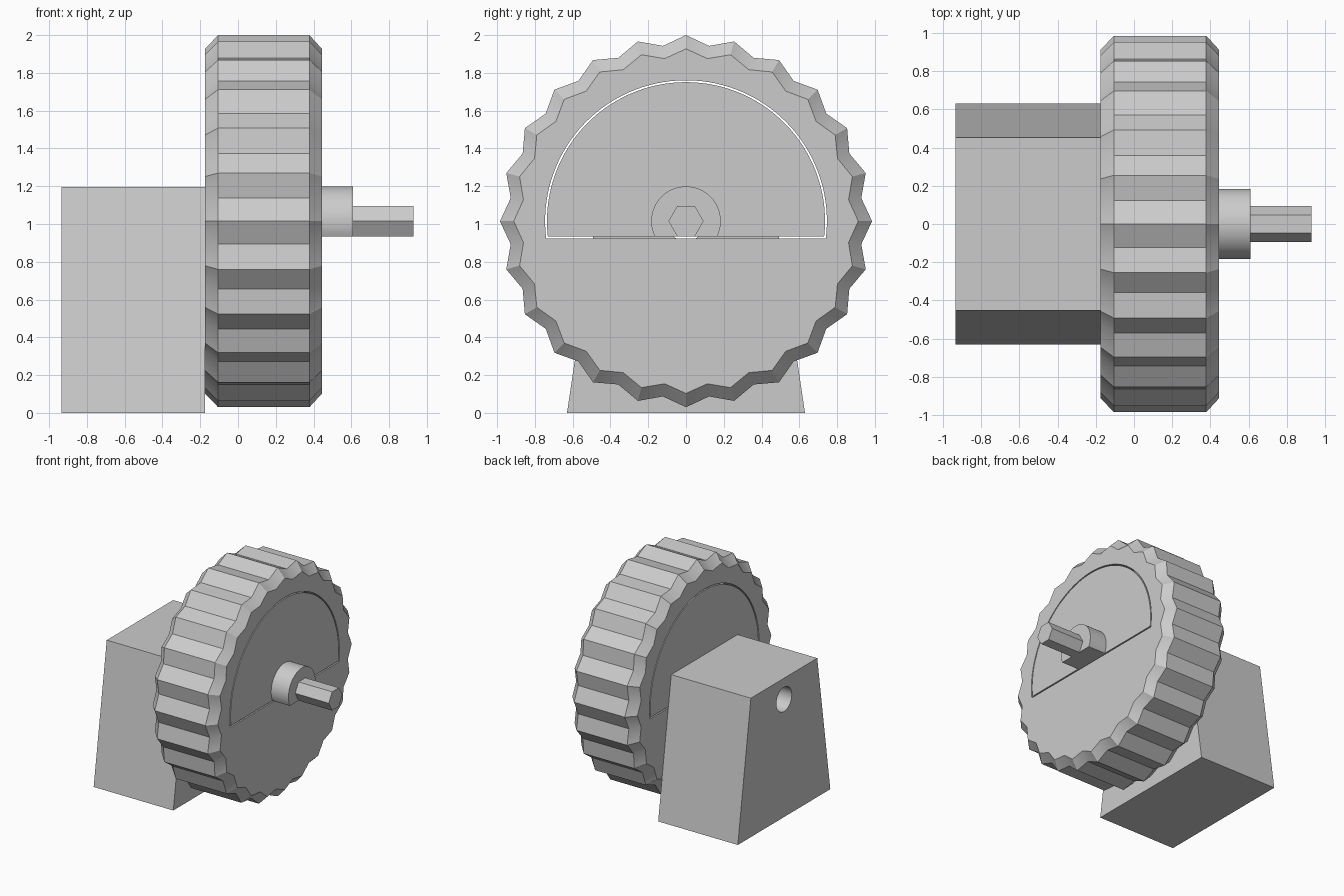
import bpy, bmesh, math

if "Cube" in bpy.data.objects:
    bpy.data.objects.remove(bpy.data.objects["Cube"])

AXIS_Z = 1.015   # height of the wheel axis
FLAT_Z = 0.935   # flat underside shared by insert, hub and shaft

grey = bpy.data.materials.new("plain grey")
grey.diffuse_color = (0.6, 0.6, 0.6, 1)
grey.use_nodes = True
grey.node_tree.nodes["Principled BSDF"].inputs["Base Color"].default_value = grey.diffuse_color


def loft(name, sections):
    """Closed solid through (x, [(y, z), ...]) sections along x."""
    bm = bmesh.new()
    rings = [[bm.verts.new((x, y, z)) for y, z in pts] for x, pts in sections]
    for a, b in zip(rings, rings[1:]):
        n = len(a)
        for i in range(n):
            j = (i + 1) % n
            bm.faces.new((a[i], a[j], b[j], b[i]))
    bm.faces.new(rings[0])
    bm.faces.new(rings[-1])
    bmesh.ops.recalc_face_normals(bm, faces=bm.faces)
    me = bpy.data.meshes.new(name)
    bm.to_mesh(me)
    bm.free()
    ob = bpy.data.objects.new(name, me)
    bpy.context.collection.objects.link(ob)
    me.materials.append(grey)
    return ob


def activate(ob):
    bpy.ops.object.select_all(action='DESELECT')
    ob.select_set(True)
    bpy.context.view_layer.objects.active = ob


def smooth(ob):
    activate(ob)
    bpy.ops.object.shade_smooth_by_angle(angle=math.radians(30))


def cut(ob, cutter):
    mod = ob.modifiers.new("cut", 'BOOLEAN')
    mod.operation = 'DIFFERENCE'
    mod.solver = 'EXACT'
    mod.object = cutter
    cutter.hide_render = True
    activate(ob)
    bpy.ops.object.modifier_apply(modifier=mod.name)
    bpy.data.objects.remove(cutter)


def circle(r, n):
    return [(r * math.sin(2 * math.pi * i / n), AXIS_Z + r * math.cos(2 * math.pi * i / n))
            for i in range(n)]


def gear(tip, valley, n=24):
    pts = []
    for i in range(2 * n):
        r = valley if i % 2 else tip
        a = math.pi * i / n
        pts.append((r * math.sin(a), AXIS_Z + r * math.cos(a)))
    return pts


def cut_disc(r, z0, n=64):
    """Circle segment above the flat height z0."""
    a0 = math.asin((z0 - AXIS_Z) / r)
    return [(r * math.cos(a0 + (math.pi - 2 * a0) * i / n),
             AXIS_Z + r * math.sin(a0 + (math.pi - 2 * a0) * i / n)) for i in range(n + 1)]


# toothed wheel with chamfered rims and a D-shaped opening
outer, inner = gear(0.985, 0.936), gear(0.912, 0.868)
wheel = loft("toothed_wheel", [(-0.175, inner), (-0.105, outer), (0.378, outer), (0.445, inner)])
cut(wheel, loft("opening_cutter", [(x, cut_disc(0.746, 0.924)) for x in (-0.5, 0.7)]))
smooth(wheel)

# D-shaped insert filling the opening
smooth(loft("insert", [(x, cut_disc(0.736, FLAT_Z)) for x in (-0.175, 0.445)]))

# hub with flat underside
smooth(loft("hub", [(x, cut_disc(0.184, FLAT_Z, 40)) for x in (0.445, 0.61)]))

# hexagonal shaft, points facing sideways
hexagon = [(0.093 * math.cos(math.pi * i / 3), AXIS_Z + 0.093 * math.sin(math.pi * i / 3))
           for i in range(6)]
loft("hex_shaft", [(x, hexagon) for x in (0.61, 0.93)])

# tapered stand with a round bore on the axis
trapezoid = [(-0.63, 0), (0.63, 0), (0.452, 1.197), (-0.452, 1.197)]
stand = loft("stand", [(x, trapezoid) for x in (-0.935, -0.176)])
cut(stand, loft("bore_cutter", [(x, circle(0.105, 40)) for x in (-1.1, 0)]))
smooth(stand)
